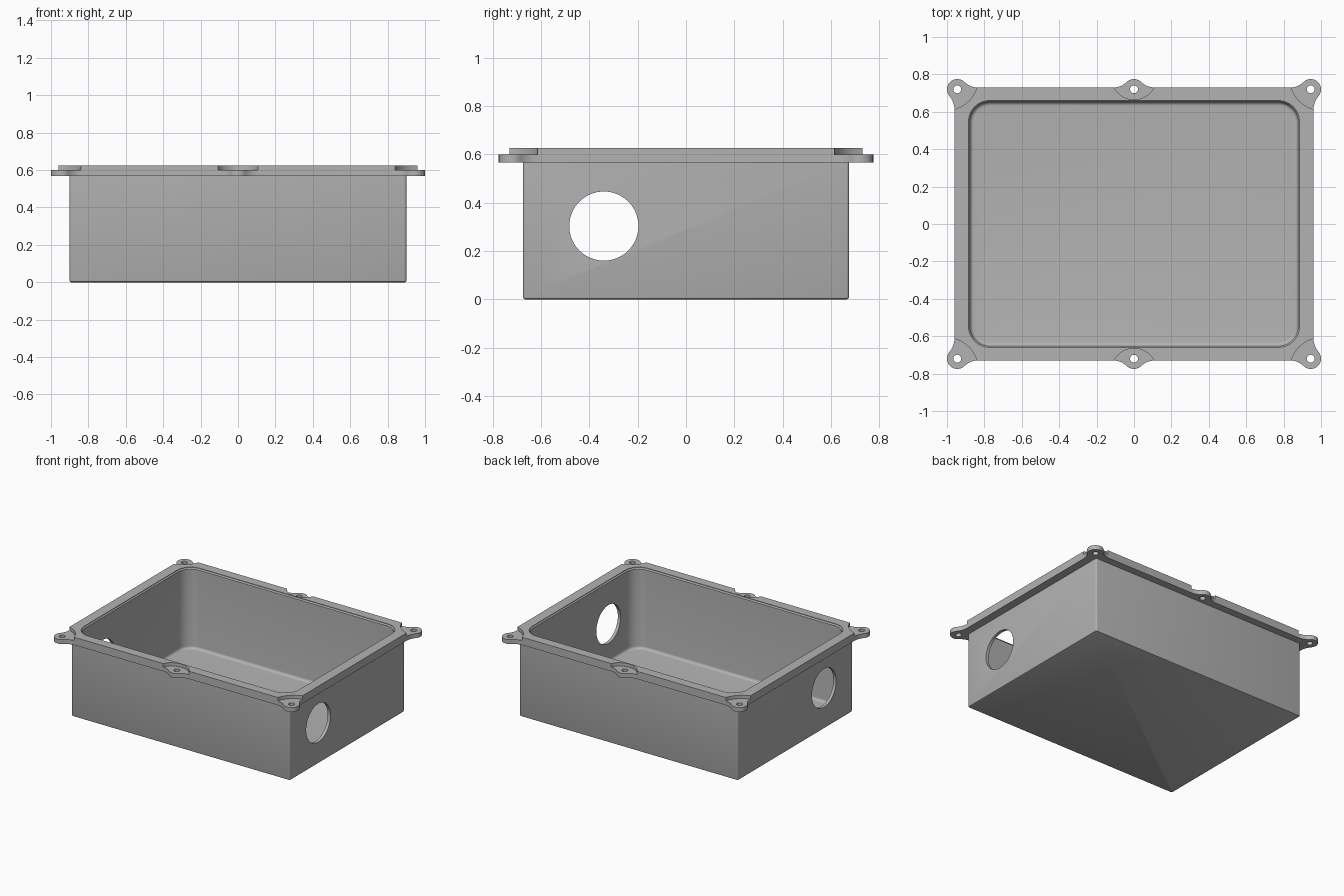
import bpy, bmesh, math
from math import cos, sin, pi, atan2

if "Cube" in bpy.data.objects:
    bpy.data.objects.remove(bpy.data.objects["Cube"])

grey = bpy.data.materials.new("cast_grey")
grey.diffuse_color = (0.45, 0.45, 0.45, 1)
grey.use_nodes = True
grey.node_tree.nodes["Principled BSDF"].inputs["Base Color"].default_value = grey.diffuse_color


def loft(name, sections):
    """Closed solid through equal-length (outline, z) sections."""
    bm = bmesh.new()
    rings = [[bm.verts.new((x, y, z)) for x, y in pts] for pts, z in sections]
    n = len(rings[0])
    for a, b in zip(rings, rings[1:]):
        for i in range(n):
            bm.faces.new((a[i], a[(i + 1) % n], b[(i + 1) % n], b[i]))
    bm.faces.new(rings[0][::-1])
    bm.faces.new(rings[-1])
    bmesh.ops.recalc_face_normals(bm, faces=bm.faces)
    me = bpy.data.meshes.new(name)
    bm.to_mesh(me)
    bm.free()
    ob = bpy.data.objects.new(name, me)
    bpy.context.collection.objects.link(ob)
    me.materials.append(grey)
    return ob


def arc(cx, cy, r, a0, a1, n=12):
    return [(cx + r * cos(a0 + (a1 - a0) * i / n),
             cy + r * sin(a0 + (a1 - a0) * i / n)) for i in range(n + 1)]


def rounded(hx, hy, r, n=12):
    pts = []
    for k, (sx, sy) in enumerate(((1, 1), (-1, 1), (-1, -1), (1, -1))):
        pts += arc(sx * (hx - r), sy * (hy - r), r, k * pi / 2, (k + 1) * pi / 2, n)
    return pts


def cylinder(x, y, r, z0, z1, n=48):
    c = arc(x, y, r, 0, 2 * pi, n)[:-1]
    return loft("cutter", [(c, z0), (c, z1)])


def cut(ob, cutters):
    for c in cutters:
        m = ob.modifiers.new("cut", 'BOOLEAN')
        m.operation, m.solver, m.object = 'DIFFERENCE', 'EXACT', c
        bpy.context.view_layer.objects.active = ob
        bpy.ops.object.modifier_apply(modifier=m.name)


HX, HY = 0.96, 0.73          # flange half size
EX, EY, ER = 0.945, 0.72, 0.055   # ear centres and radius
FLARE = 0.11                 # reach of the concave ear flare


def flare_radius(off):
    return (FLARE ** 2 + off ** 2 - ER ** 2) / (2 * (ER - off))


# Flange outline: one quarter, then mirrored around
ry, rx = flare_radius(HY - EY), flare_radius(HX - EX)
ty = atan2(HY + ry - EY, FLARE)     # ear-to-flare direction, long sides
tx = atan2(FLARE, HX + rx - EX)     # same on short sides
q = arc(0, EY, ER, pi / 2, ty, 10)
q += arc(FLARE, HY + ry, ry, pi + ty, 1.5 * pi, 10)
q += arc(EX - FLARE, HY + ry, ry, 1.5 * pi, 2 * pi - ty, 10)
q += arc(EX, EY, ER, pi - ty, -tx, 24)[1:-1]
q += arc(HX + rx, EY - FLARE, rx, pi - tx, pi, 10)
outline = (q + [(x, -y) for x, y in q[::-1]]
           + [(-x, -y) for x, y in q[1:]] + [(-x, y) for x, y in q[::-1][:-1]])

# Main parts stacked in z
box = rounded(0.90, 0.675, 0.012, 4)
foot = rounded(0.892, 0.667, 0.006, 4)
body = loft("box_body", [(foot, 0), (rounded(0.898, 0.673, 0.01, 4), 0.003),
                         (box, 0.009), (box, 0.567)])
flange = loft("flange_with_ears", [(outline, 0.567), (outline, 0.60)])
edge = rounded(HX, HY, 0.01, 3)
lip = loft("raised_lip", [(edge, 0.60), (edge, 0.625)])

# Cavity with filleted floor and slightly widened mouth
F, T = 0.02, 0.022
sections = []
for i in range(7):
    a = i / 6 * pi / 2
    d = F * (1 - sin(a))
    sections.append((rounded(0.877 - d, 0.652 - d, 0.105 - d), T + F * (1 - cos(a))))
sections += [(rounded(0.877, 0.652, 0.105), 0.613),
             (rounded(0.885, 0.66, 0.113), 0.621),
             (rounded(0.885, 0.66, 0.113), 0.70)]
cavity = loft("cutter", sections)

# Cable opening through both short walls
port = cylinder(0, 0, 0.143, -1.2, 1.2, 64)
port.rotation_euler = (0, pi / 2, 0)
port.location = (0, -0.34, 0.303)

# Screw holes and the scooped pockets around each ear
holes, pockets = [], []
for sy in (-1, 1):
    for sx in (-1, 0, 1):
        holes.append(cylinder(sx * EX, sy * EY, 0.021, 0.5, 0.7, 24))
        if sx:
            pockets.append(cylinder(sx * 1.007, sy * 0.782, 0.175, 0.55, 0.7, 64))
        else:
            pockets.append(cylinder(0, sy * 0.786, 0.121, 0.55, 0.7, 64))
bpy.context.view_layer.update()

cut(body, [cavity, port])
cut(flange, [cavity] + holes)
cut(lip, [cavity] + pockets)
for c in [cavity, port] + holes + pockets:
    bpy.data.objects.remove(c)

# Smooth curved walls, keep crisp edges
for ob in (body, flange, lip):
    bpy.ops.object.select_all(action='DESELECT')
    ob.select_set(True)
    bpy.context.view_layer.objects.active = ob
    bpy.ops.object.shade_smooth_by_angle(angle=math.radians(35))
